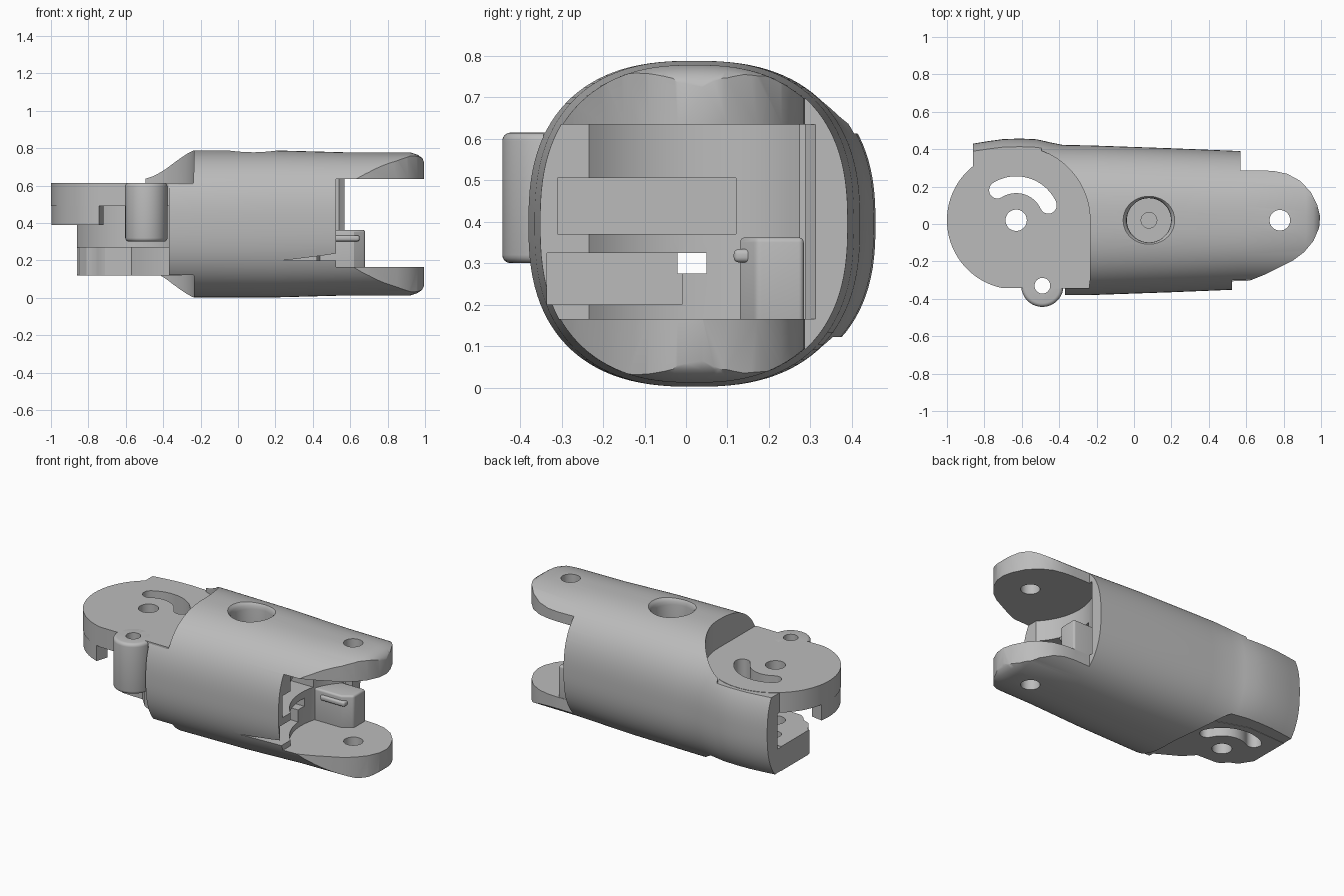
import bpy, bmesh
from math import cos, sin, pi, radians

old = bpy.data.objects.get("Cube")
if old:
    bpy.data.objects.remove(old, do_unlink=True)

grey = bpy.data.materials.new("plain grey")
grey.use_nodes = True
grey.diffuse_color = (0.5, 0.5, 0.5, 1)
for node in grey.node_tree.nodes:
    if node.type == 'BSDF_PRINCIPLED':
        node.inputs["Base Color"].default_value = grey.diffuse_color

PIVOT = (-0.63, 0.02)
EAR = (0.78, 0.02)
BOLT = (-0.49, -0.33)


def make(name, bm):
    bmesh.ops.recalc_face_normals(bm, faces=bm.faces)
    mesh = bpy.data.meshes.new(name)
    bm.to_mesh(mesh)
    bm.free()
    mesh.materials.append(grey)
    ob = bpy.data.objects.new(name, mesh)
    bpy.context.collection.objects.link(ob)
    return ob


def loft(name, rings):
    """Skin closed rings of points and cap both ends."""
    bm = bmesh.new()
    rows = [[bm.verts.new(p) for p in ring] for ring in rings]
    n = len(rows[0])
    for a, b in zip(rows, rows[1:]):
        for i in range(n):
            j = (i + 1) % n
            bm.faces.new((a[i], a[j], b[j], b[i]))
    bm.faces.new(rows[0])
    bm.faces.new(rows[-1])
    return make(name, bm)


def prism(name, outline, z0, z1):
    return loft(name, [[(x, y, z) for x, y in outline] for z in (z0, z1)])


def arc(centre, r, a0, a1, n=24):
    return [(centre[0] + r * cos(radians(a0 + (a1 - a0) * i / n)),
             centre[1] + r * sin(radians(a0 + (a1 - a0) * i / n))) for i in range(n + 1)]


def circle(centre, r, n=64):
    return arc(centre, r, 0, 360, n)[:-1]


def rect(x0, x1, y0, y1):
    return [(x0, y0), (x1, y0), (x1, y1), (x0, y1)]


def apply(ob, mod):
    bpy.context.view_layer.objects.active = ob
    bpy.ops.object.modifier_apply(modifier=mod.name)


def boolean(ob, tool, op='DIFFERENCE'):
    mod = ob.modifiers.new("cut", 'BOOLEAN')
    mod.operation, mod.object, mod.solver = op, tool, 'EXACT'
    apply(ob, mod)


def cut(ob, outline, z0, z1, op='DIFFERENCE'):
    tool = prism("cutter", outline, z0, z1)
    boolean(ob, tool, op)
    bpy.data.objects.remove(tool, do_unlink=True)


def soften(ob, width, angle=50):
    mod = ob.modifiers.new("round", 'BEVEL')
    mod.width, mod.segments = width, 4
    mod.limit_method, mod.angle_limit = 'ANGLE', radians(angle)
    apply(ob, mod)


# Rounded-square body section: x, half width front, half width back, half height
def section(x, front, back, high, n=112):
    ring = []
    for i in range(n):
        t = 2 * pi * (i + 0.5) / n
        c, s = cos(t), sin(t)
        y = abs(c) ** 0.8 * (back if c > 0 else -front)
        z = abs(s) ** 0.8 * (high if s > 0 else -high)
        ring.append((x, 0.02 + y, 0.395 + z))
    return ring


body = loft("link_body", [section(*s) for s in (
    (-0.86, 0.4, 0.41, 0.393), (-0.78, 0.4, 0.423), [-0.7, 0.4, 0.434],
    (-0.61, 0.4, 0.437), (-0.52, 0.4, 0.433), (-0.45, 0.4, 0.417),
    (-0.38, 0.4, 0.403), (-0.23, 0.4, 0.4), (0.2, 0.385, 0.385),
    (0.57, 0.37, 0.37), (0.92, 0.36, 0.36), (0.96, 0.355, 0.355, 0.37),
    (0.985, 0.345, 0.345, 0.352), (1.0, 0.33, 0.33, 0.32))
    for s in [tuple(s) if len(s) == 4 else tuple(s) + (0.393 if s[0] < 0.5 else 0.383,)]])

# Fork outline seen from above
cut(body, [(-1, -1), (0.525, -1), (0.525, -0.315), (0.6, -0.31), (0.7, -0.27), (0.85, -0.195),
           (0.91, -0.15), (0.96, -0.09), (0.99, -0.02), (0.995, 0.04), (0.98, 0.1), (0.945, 0.17),
           (0.89, 0.23), (0.82, 0.268), (0.75, 0.283), (0.68, 0.287), (0.57, 0.287),
           (0.57, 1), (-1, 1)], -1, 2, 'INTERSECT')
# Space between the fork ears, with the round cove behind it
cut(body, [(0.525, -1), (2, -1), (2, 1), (0.57, 1), (0.57, 0.287), (0.525, 0.287)], 0.165, 0.635)
cut(body, circle(EAR, 0.36), 0.165, 0.635)
# Hinge end: open front, clearance above and below, gap for the mating disc
cut(body, rect(-1.2, -0.37, -1, 0.015), -1, 2)
clearance = ([(-1.2, -1), (-0.24, -1)] + arc(PIVOT, 0.395, 0, 70) + [(-0.5, 1), (-1.2, 1)])
cut(body, clearance, 0.613, 2)
cut(body, clearance, -1, 0.122)
cut(body, circle(PIVOT, 0.385), 0.27, 0.49)
# Inner channels
cut(body, rect(0, 0.7, -0.31, 0.12), 0.37, 0.505)
cut(body, rect(0, 0.7, -0.335, -0.01), 0.2, 0.325)
cut(body, rect(-0.4, 0.7, -0.02, 0.05), 0.275, 0.325)

# Round socket in the top with a soft lip
socket = loft("socket_cutter", [[(x, y, z) for x, y in circle((0.08, 0.02), r)]
              for z, r in ((0.6, 0.118), (0.745, 0.118), (0.765, 0.121), (0.778, 0.128), (0.79, 0.14), (0.9, 0.2))])
boolean(body, socket)
bpy.data.objects.remove(socket, do_unlink=True)
cut(body, circle((0.08, 0.02), 0.042, 32), 0.5, 0.7)
cut(body, circle(EAR, 0.055, 40), -1, 2)

# Upper hinge disc
disc = prism("hinge_disc", arc(PIVOT, 0.37, 90, 258, 60) + [(-0.24, -0.345), (-0.24, 0.02)]
             + arc(PIVOT, 0.37, 5, 85, 20), 0.49, 0.615)
# Lip hanging under the disc
rim = prism("disc_lip", arc(PIVOT, 0.367, 170, 252) + arc(PIVOT, 0.29, 252, 170), 0.39, 0.495)
# Lower hinge plate
plate = prism("lower_hinge_plate", [(-0.3, -0.3), (-0.37, -0.27), (-0.51, -0.19), (-0.57, -0.125)]
              + arc(PIVOT, 0.16, 240, 215, 4) + [(-0.81, -0.05), (-0.86, 0.03), (-0.86, 0.29),
              (-0.6, 0.3), (-0.3, 0.2)], 0.12, 0.272)
# Bolt boss on the front
boss = prism("bolt_boss", circle(BOLT, 0.113), 0.3, 0.615)
soften(boss, 0.02)

# Pivot hole, curved slot and bolt hole
slot = (arc(PIVOT, 0.235, 25, 122) + arc((PIVOT[0] - 0.1, PIVOT[1] + 0.161), 0.045, 122, 302, 10)[1:-1]
        + arc(PIVOT, 0.145, 122, 25) + arc((PIVOT[0] + 0.172, PIVOT[1] + 0.08), 0.045, 205, 385, 10)[1:-1])
for ob in (body, disc, plate):
    cut(ob, circle(PIVOT, 0.057, 40), -1, 0.8)
    cut(ob, slot, -1, 0.8)
for ob in (disc, boss):
    cut(ob, circle(BOLT, 0.042, 32), 0, 1)

# Stop block and its small pin between the ears
block = prism("stop_block", [(0.42, 0.13), (0.62, 0.13), (0.68, 0.17), (0.68, 0.284), (0.42, 0.284)], 0.15, 0.362)
soften(block, 0.012)
pin = prism("stop_pin", rect(0.48, 0.65, 0.115, 0.17), 0.302, 0.334)
soften(pin, 0.012)

# Smooth rounded skin, crisp edges
for ob in (body, disc, rim, plate, boss, block, pin):
    bpy.ops.object.select_all(action='DESELECT')
    ob.select_set(True)
    bpy.context.view_layer.objects.active = ob
    bpy.ops.object.shade_smooth_by_angle(angle=radians(30))
